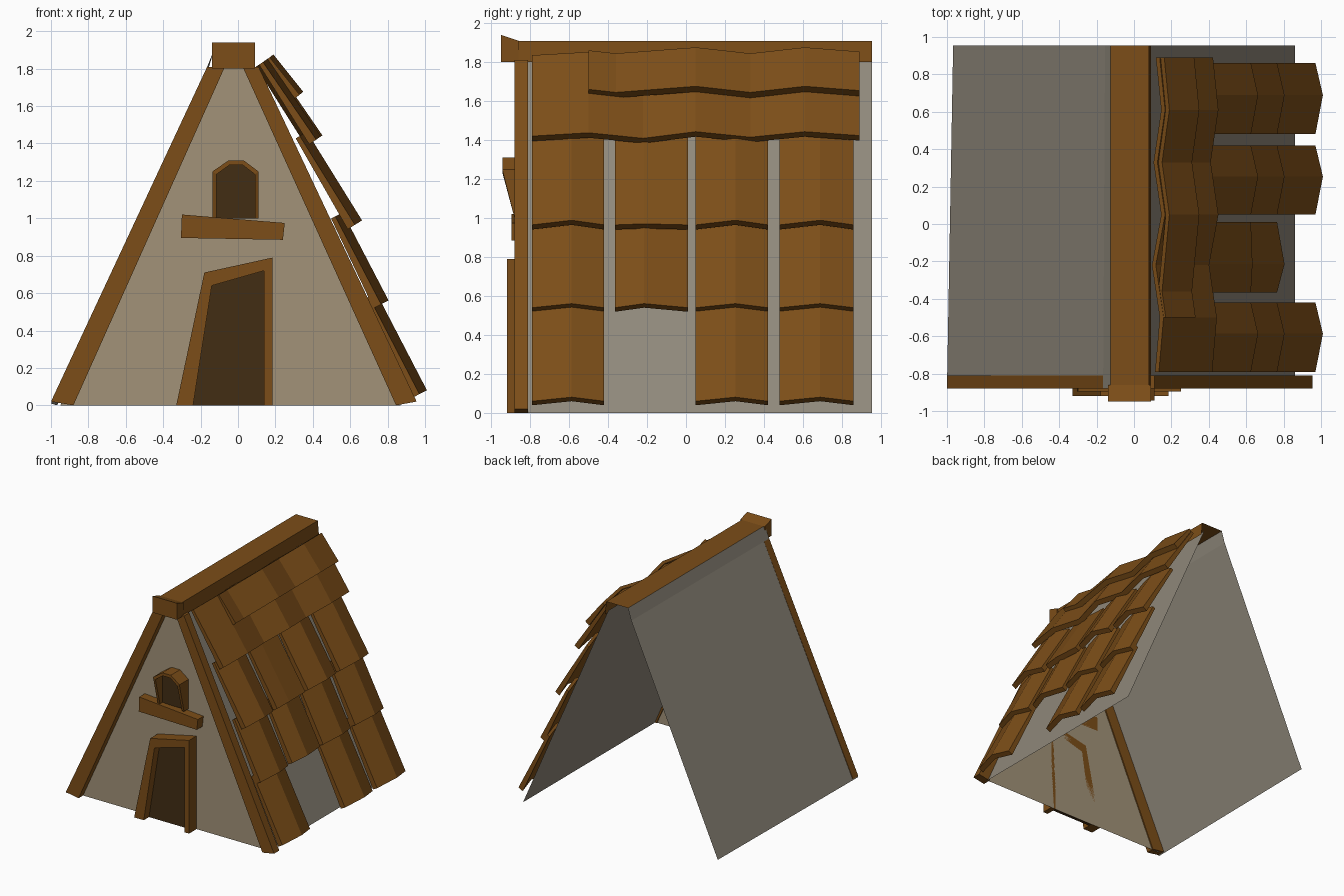
import bpy, bmesh
from mathutils import Vector

if "Cube" in bpy.data.objects:
    bpy.data.objects.remove(bpy.data.objects["Cube"])


def material(name, rgb):
    m = bpy.data.materials.new(name)
    m.diffuse_color = (*rgb, 1)
    m.use_nodes = True
    m.node_tree.nodes["Principled BSDF"].inputs["Base Color"].default_value = m.diffuse_color
    return m


WOOD = material("wood", (0.20, 0.075, 0.009))
DARK = material("dark_wood", (0.055, 0.026, 0.007))
PLASTER = material("plaster", (0.36, 0.29, 0.19))
GREY = material("roof_sheet", (0.28, 0.25, 0.20))


def build(name, verts, faces, mat, solid=True):
    me = bpy.data.meshes.new(name)
    me.from_pydata([tuple(v) for v in verts], [], faces)
    if solid:
        bm = bmesh.new()
        bm.from_mesh(me)
        bmesh.ops.recalc_face_normals(bm, faces=bm.faces)
        bm.to_mesh(me)
        bm.free()
    me.materials.append(mat)
    ob = bpy.data.objects.new(name, me)
    bpy.context.collection.objects.link(ob)
    return ob


def prism(name, outline, y0, y1, mat):
    """Closed x-z outline extruded along y."""
    n = len(outline)
    v = [(x, y, z) for y in (y0, y1) for x, z in outline]
    f = [tuple(range(n)), tuple(range(n, 2 * n))]
    f += [(i, (i + 1) % n, n + (i + 1) % n, n + i) for i in range(n)]
    return build(name, v, f, mat)


def frame(name, outer, inner, depth, y1, mat):
    """Open-bottomed frame between two x-z paths; depth(z) gives the front y."""
    n = len(outer)
    v = []
    for path in (outer, inner):
        v += [(x, depth(z), z) for x, z in path]
        v += [(x, y1, z) for x, z in path]
    f = []
    for i in range(n - 1):
        ring = [i, n + i, 3 * n + i, 2 * n + i]
        f += [(a, b, b + 1, a + 1) for a, b in zip(ring, ring[1:] + ring[:1])]
    f += [(i, n + i, 3 * n + i, 2 * n + i) for i in (0, n - 1)]
    return build(name, v, f, mat)


# Wall sheets: open at the back and underneath
build("front_wall", [(-0.95, -0.82, 0), (0.87, -0.82, 0), (0.05, -0.82, 1.82), (-0.13, -0.82, 1.82)],
      [(0, 1, 2, 3)], PLASTER, False)
build("right_slope", [(0.86, -0.81, 0), (0.86, 0.955, 0), (0.06, 0.955, 1.84), (0.06, -0.81, 1.84)],
      [(0, 1, 2, 3)], GREY, False)
build("left_slope", [(-1.0, -0.88, 0.01), (-0.967, 0.955, 0), (-0.165, -0.88, 1.81),
                     (-0.155, 0.955, 1.81), (-0.125, -0.88, 1.91), (-0.125, 0.955, 1.91)],
      [(0, 2, 3, 1), (2, 4, 5, 3)], GREY, False)

# Sloping boards at the gable
prism("left_gable_board", [(-1.0, 0.02), (-0.88, 0), (-0.07, 1.81), (-0.165, 1.81)], -0.88, -0.81, WOOD)
prism("right_gable_board", [(0.845, 0), (0.955, 0.02), (0.11, 1.81), (0.025, 1.81)], -0.88, -0.81, WOOD)

# Ridge: a cap sheet with a thicker head at the front
build("ridge_cap", [(-0.125, -0.86, 1.91), (0.08, -0.86, 1.91), (0.09, -0.86, 1.80),
                    (-0.125, 0.955, 1.91), (0.08, 0.955, 1.91), (0.09, 0.955, 1.80)],
      [(0, 1, 4, 3), (1, 2, 5, 4)], WOOD, False)
hx0, hx1 = -0.138, 0.092
build("ridge_head", [(x, y, z) for x in (hx0, hx1) for y, z in
                     ((-0.95, 1.80), (-0.86, 1.80), (-0.86, 1.91), (-0.95, 1.94))],
      [(0, 1, 2, 3), (4, 5, 6, 7), (0, 1, 5, 4), (2, 3, 7, 6), (0, 3, 7, 4), (1, 2, 6, 5)], WOOD)

# Door frame and recessed door
frame("door_frame", [(-0.33, 0), (-0.18, 0.71), (0.185, 0.79), (0.185, 0)],
      [(-0.24, 0), (-0.14, 0.64), (0.14, 0.72), (0.14, 0)], lambda z: -0.92, -0.82, WOOD)
prism("door", [(-0.25, 0), (-0.145, 0.65), (0.145, 0.73), (0.145, 0)], -0.85, -0.822, DARK)

# Arched window hood, pane and sill
frame("window_frame",
      [(-0.137, 1.0), (-0.137, 1.25), (-0.05, 1.31), (0.03, 1.31), (0.11, 1.25), (0.11, 1.0)],
      [(-0.115, 1.0), (-0.115, 1.235), (-0.045, 1.285), (0.025, 1.285), (0.09, 1.235), (0.09, 1.0)],
      lambda z: -0.943 if z > 1.2 else -0.88, -0.82, WOOD)
prism("window_pane", [(-0.12, 1.0), (-0.12, 1.24), (-0.045, 1.29), (0.025, 1.29), (0.095, 1.24), (0.095, 1.0)],
      -0.845, -0.822, DARK)
prism("window_sill", [(-0.3, 1.02), (0.25, 0.975), (0.24, 0.885), (-0.305, 0.895)], -0.895, -0.82, WOOD)


def shingle(name, ridge_line, top, tip, thick=0.045):
    """Bent slab. ridge_line: (y, lift) across; top and tip: outer (x, z) along the slope."""
    top, tip = Vector((top[0], 0, top[1])), Vector((tip[0], 0, tip[1]))
    d = (tip - top).normalized()
    normal = Vector((-d.z, 0, d.x))
    n = len(ridge_line)
    v = []
    for base, drop in ((top, 0), (tip, 0), (top, 0.025), (tip, thick)):
        for y, lift in ridge_line:
            v.append(base + normal * (lift - drop) + Vector((0, y, 0)))
    f = []
    for i in range(n - 1):
        ring = [i, n + i, 3 * n + i, 2 * n + i]
        f += [(a, b, b + 1, a + 1) for a, b in zip(ring, ring[1:] + ring[:1])]
    f += [(i, n + i, 3 * n + i, 2 * n + i) for i in (0, n - 1)]
    return build(name, v, f, WOOD)


# Three lower rows of separate shingles; one is missing in the bottom row
rows = [((0.70, 0.58), (0.97, 0.06)), ((0.52, 1.01), (0.765, 0.54)), ((0.33, 1.44), (0.625, 0.965))]
columns = [(-0.79, -0.42), (-0.365, 0.01), (0.05, 0.42), (0.48, 0.86)]
for r, (top, tip) in enumerate(rows):
    for c, (a, b) in enumerate(columns):
        if r == 0 and c == 1:
            continue
        peak = 0.01 if (r, c) == (2, 1) else 0.045
        mid = a + (b - a) * (0.4 if c == 1 else 0.55)
        shingle(f"shingle_{r + 1}_{c + 1}", [(a, 0), (mid, peak), (b, 0)], top, tip)

# Two upper zigzag rows
zigzag = [(-0.79, 0.01), (-0.50, 0.04), (-0.22, -0.01), (0.05, 0.05), (0.33, 0), (0.61, 0.05), (0.89, 0.015)]
shingle("upper_shingle_row", zigzag, (0.125, 1.83), (0.41, 1.415))
shingle("top_shingle_row", [(-0.50, 0.025)] + [(-0.36, 0)] + zigzag[3:], (0.15, 1.845), (0.31, 1.645))
